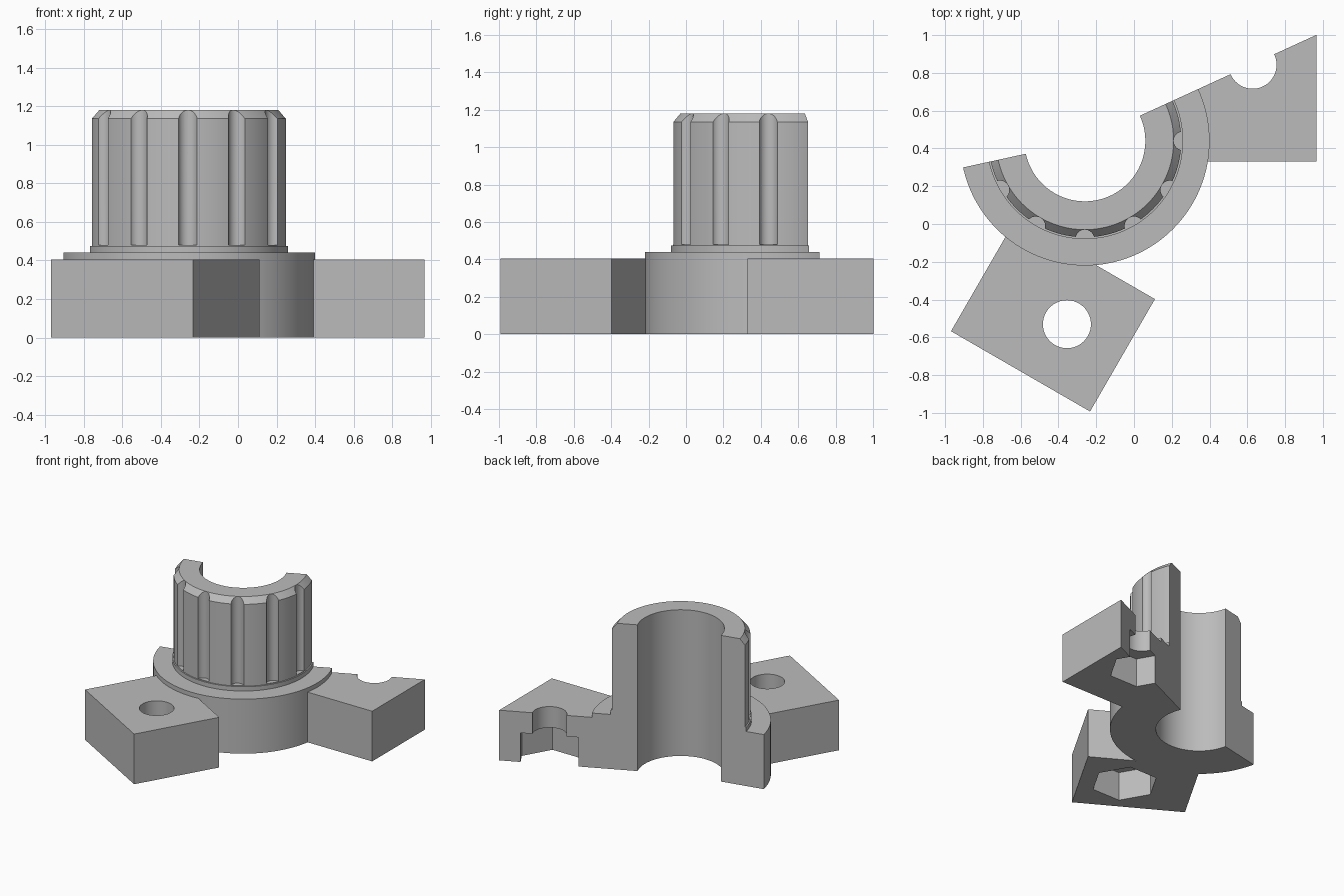
import bpy
import bmesh
from math import cos, sin, radians, tau
from mathutils import Matrix, Vector

if "Cube" in bpy.data.objects:
    bpy.data.objects.remove(bpy.data.objects["Cube"], do_unlink=True)

AXIS = Vector((-0.26, 0.44, 0))
CUT_START, CUT_END = 24.6, 192.3      # open sector of the hub, degrees

grey = bpy.data.materials.new("plain_grey")
grey.use_nodes = True
grey.diffuse_color = (0.5, 0.5, 0.5, 1)
grey.node_tree.nodes["Principled BSDF"].inputs["Base Color"].default_value = (0.5, 0.5, 0.5, 1)


def finish(bm, name):
    bmesh.ops.recalc_face_normals(bm, faces=bm.faces)
    mesh = bpy.data.meshes.new(name)
    bm.to_mesh(mesh)
    bm.free()
    mesh.materials.append(grey)
    obj = bpy.data.objects.new(name, mesh)
    bpy.context.collection.objects.link(obj)
    return obj


def prism(name, outline, low, high, turn=0):
    """Extrude an outline given around the hub axis, turned about it."""
    bm = bmesh.new()
    face = bm.faces.new([bm.verts.new((x, y, low)) for x, y in outline])
    out = bmesh.ops.extrude_face_region(bm, geom=[face])
    tops = [v for v in out["geom"] if isinstance(v, bmesh.types.BMVert)]
    bmesh.ops.translate(bm, verts=tops, vec=(0, 0, high - low))
    place = Matrix.Translation(AXIS) @ Matrix.Rotation(radians(turn), 4, "Z")
    bmesh.ops.transform(bm, matrix=place, verts=bm.verts)
    return finish(bm, name)


def ring(radius, sides, x=0, y=0):
    return [(x + radius * cos(tau * i / sides), y + radius * sin(tau * i / sides))
            for i in range(sides)]


def revolve(name, profile, steps):
    bm = bmesh.new()
    verts = [bm.verts.new((r, 0, z)) for r, z in profile]
    edges = [bm.edges.new((verts[i - 1], verts[i])) for i in range(len(verts))]
    bmesh.ops.spin(bm, geom=verts + edges, cent=(0, 0, 0), axis=(0, 0, 1),
                   angle=tau, steps=steps)
    bmesh.ops.remove_doubles(bm, verts=bm.verts, dist=0.0001)
    bmesh.ops.translate(bm, verts=bm.verts, vec=AXIS)
    return finish(bm, name)


def combine(target, tool, operation):
    mod = target.modifiers.new(operation.lower(), "BOOLEAN")
    mod.operation = operation
    mod.solver = "EXACT"
    mod.object = tool
    bpy.context.view_layer.objects.active = target
    bpy.ops.object.modifier_apply(modifier=mod.name)
    bpy.data.objects.remove(tool, do_unlink=True)


# Hub: wide base, thin collar and chamfered drum around a bore
body = revolve("hub_with_mounts", [
    (0.32, 0), (0.66, 0), (0.66, 0.44), (0.52, 0.44), (0.52, 0.475),
    (0.51, 0.475), (0.51, 1.135), (0.47, 1.18), (0.32, 1.18)], 128)

# Mounting blocks, each with a bolt hole and a hexagonal nut pocket
block = [(0.54, -0.11), (1.227, -0.11), (1.227, 0.74), (0.54, 0.74)]
for turn in (0, 240):
    combine(body, prism("mount_block", block, 0, 0.405, turn), "UNION")
for turn in (0, 240):
    hole = ring(0.127, 48, 0.888, 0.403)
    pocket = ring(0.248, 6, 0.888, 0.403)
    combine(body, prism("bolt_hole", hole, -0.1, 0.6, turn), "DIFFERENCE")
    combine(body, prism("nut_pocket", pocket, -0.1, 0.235, turn), "DIFFERENCE")

# Round grooves down the drum
for turn in range(210, 361, 30):
    groove = ring(0.05, 32, 0.52)
    combine(body, prism("groove", groove, 0.48, 1.3, turn), "DIFFERENCE")

# Open the sector at the back
span = CUT_END - CUT_START
angles = [radians(CUT_START + span * i / 3) for i in range(4)]
sector = [(0, 0)] + [(3 * cos(a), 3 * sin(a)) for a in angles]
combine(body, prism("sector", sector, -0.5, 2), "DIFFERENCE")

bpy.ops.object.select_all(action="DESELECT")
body.select_set(True)
bpy.context.view_layer.objects.active = body
bpy.ops.object.shade_smooth_by_angle(angle=radians(25))
